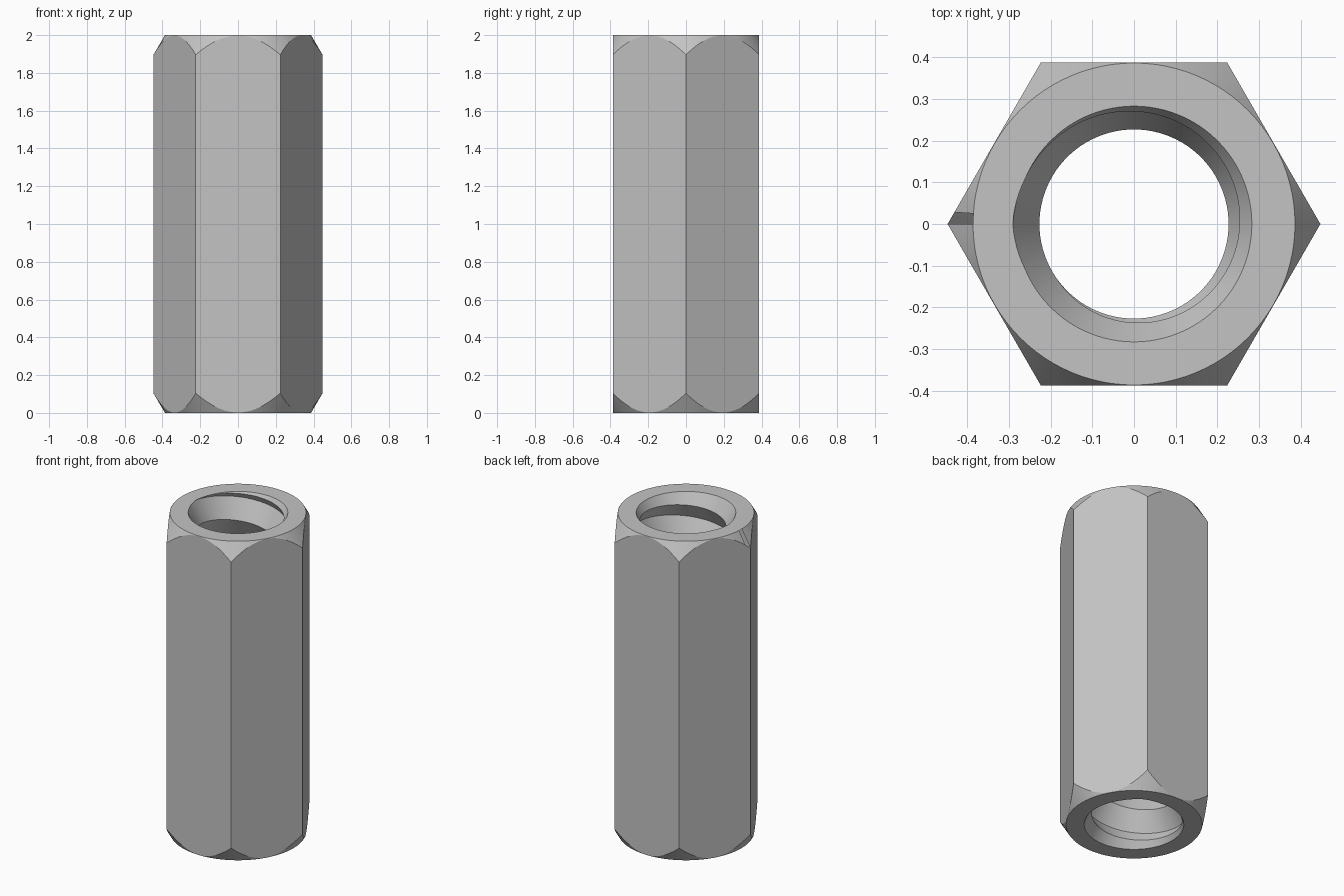
import bpy, bmesh
from math import cos, sin, pi, radians

if "Cube" in bpy.data.objects:
    bpy.data.objects.remove(bpy.data.objects["Cube"], do_unlink=True)

HEIGHT = 2.0
CORNER = 0.4475                  # hexagon centre to corner
FLAT_RIM = 0.3865                # radius of the flat end ring
MOUTH = 0.283                    # radius of the countersink at the end faces
CREST, ROOT = 0.227, 0.291       # thread radii
PITCH = 0.24
SLOPE = 1.7                      # rise over run of all the chamfers
SEGMENTS = 96

steel = bpy.data.materials.new("steel grey")
steel.use_nodes = True
colour = (0.55, 0.55, 0.55, 1)
steel.diffuse_color = colour
steel.node_tree.nodes["Principled BSDF"].inputs["Base Color"].default_value = colour


def make_object(name, bm):
    bmesh.ops.recalc_face_normals(bm, faces=bm.faces)
    mesh = bpy.data.meshes.new(name)
    bm.to_mesh(mesh)
    bm.free()
    mesh.materials.append(steel)
    obj = bpy.data.objects.new(name, mesh)
    bpy.context.collection.objects.link(obj)
    return obj


def lathe(name, profile, sides):
    """Closed solid of stacked rings, given as (radius, height) from the bottom."""
    bm = bmesh.new()
    rings = [[bm.verts.new((r * cos(2 * pi * i / sides), r * sin(2 * pi * i / sides), z))
              for i in range(sides)] for r, z in profile]
    for low, high in zip(rings, rings[1:]):
        for i in range(sides):
            n = (i + 1) % sides
            bm.faces.new((low[i], low[n], high[n], high[i]))
    bm.faces.new(rings[0])
    bm.faces.new(rings[-1])
    return make_object(name, bm)


def thread_core(name, turns):
    """Solid V-thread screw, a little longer than the nut at both ends."""
    bm = bmesh.new()
    start = HEIGHT - 10.5 * PITCH
    steps = turns * SEGMENTS

    def helix(radius, offset, count):
        verts = []
        for j in range(count):
            a = 2 * pi * j / SEGMENTS
            z = start + offset + PITCH * j / SEGMENTS
            verts.append(bm.verts.new((radius * cos(a), radius * sin(a), z)))
        return verts

    roots = helix(ROOT, 0, steps + SEGMENTS + 1)
    crests = helix(CREST, PITCH / 2, steps + 1)
    for j in range(steps):
        k = j + SEGMENTS
        bm.faces.new((roots[j], roots[j + 1], crests[j + 1], crests[j]))
        bm.faces.new((crests[j], crests[j + 1], roots[k + 1], roots[k]))
    # fan caps
    for j in (0, steps):
        ring = roots[j:j + SEGMENTS + 1] + [crests[j]]
        z = sum(v.co.z for v in ring) / len(ring)
        centre = bm.verts.new((0, 0, z))
        for a, b in zip(ring, ring[1:] + ring[:1]):
            bm.faces.new((a, b, centre))
    return make_object(name, bm)


def combine(target, cutter, operation):
    mod = target.modifiers.new(cutter.name, 'BOOLEAN')
    mod.object = cutter
    mod.operation = operation
    mod.solver = 'EXACT'
    cutter.hide_render = True
    bpy.context.view_layer.objects.active = target
    bpy.ops.object.modifier_apply(modifier=mod.name)
    bpy.data.objects.remove(cutter, do_unlink=True)


# hexagonal body with rounded-off corners at both ends
nut = lathe("hex_coupling_nut", [(CORNER, -0.1), (CORNER, HEIGHT + 0.1)], 6)
waist = FLAT_RIM + HEIGHT / 2 / SLOPE
corner_chamfer = lathe("corner_chamfer", [(FLAT_RIM, 0), (waist, HEIGHT / 2),
                                          (FLAT_RIM, HEIGHT)], SEGMENTS)
combine(nut, corner_chamfer, 'INTERSECT')

# threaded bore
combine(nut, thread_core("thread_cutter", 12), 'DIFFERENCE')

# countersink at each end
over, inner = 0.05, 0.2
wide = MOUTH + over / SLOPE
depth = (MOUTH - inner) * SLOPE
top_sink = lathe("top_countersink", [(inner, HEIGHT - depth), (wide, HEIGHT + over)], SEGMENTS)
combine(nut, top_sink, 'DIFFERENCE')
bottom_sink = lathe("bottom_countersink", [(wide, -over), (inner, depth)], SEGMENTS)
combine(nut, bottom_sink, 'DIFFERENCE')

# smooth curved surfaces, crisp edges
bpy.ops.object.select_all(action='DESELECT')
nut.select_set(True)
bpy.context.view_layer.objects.active = nut
bpy.ops.object.shade_smooth_by_angle(angle=radians(20))
